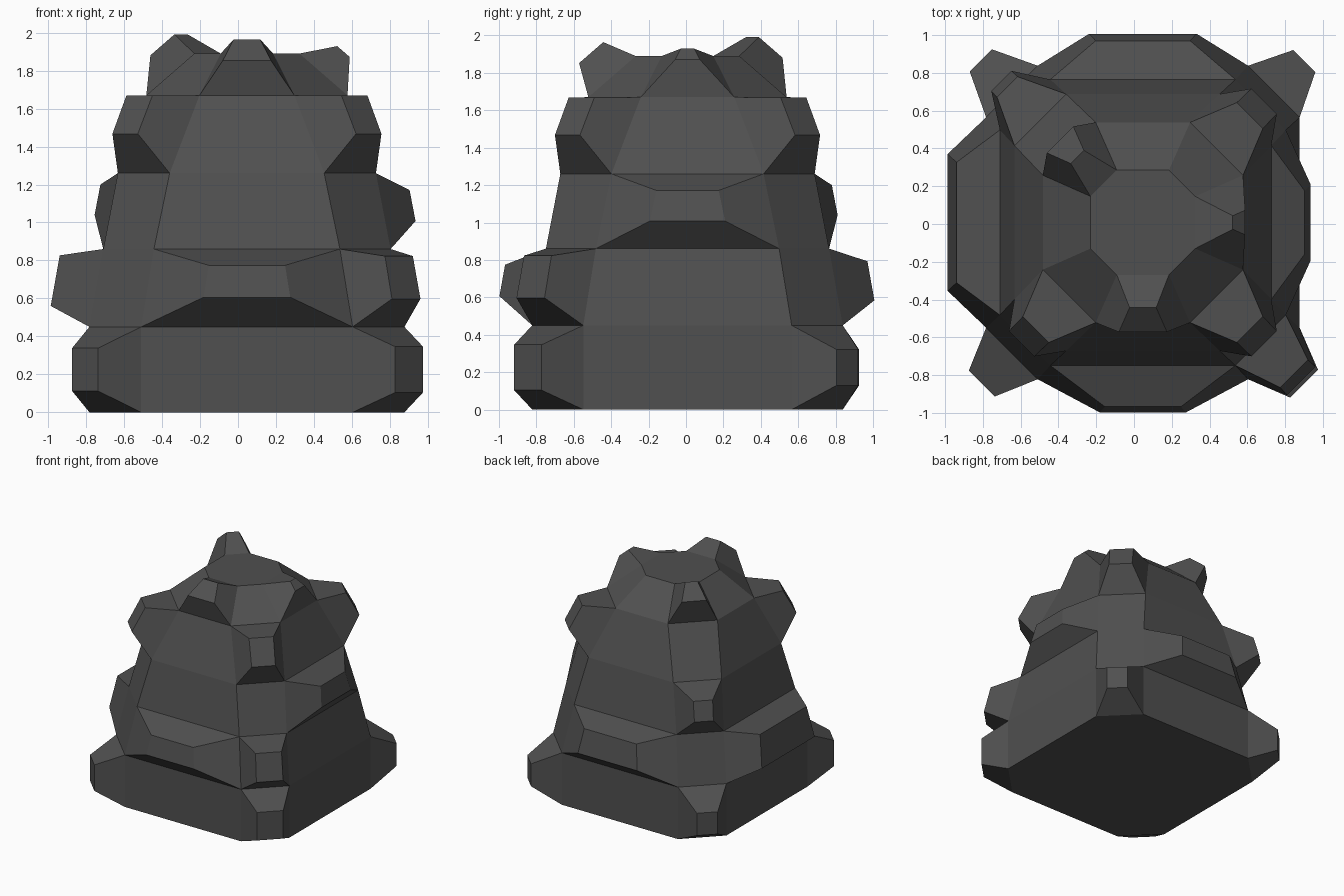
import bpy
import bmesh
from mathutils import Vector

if "Cube" in bpy.data.objects:
    bpy.data.objects.remove(bpy.data.objects["Cube"])

CENTRE = Vector((0.047, 0.008, 0))

# Tapering boulder body: (height, half width, half length of flat side)
RINGS = [(0.00, 0.83, 0.557), (0.45, 0.83, 0.557), (0.86, 0.757, 0.49),
         (1.26, 0.68, 0.407), (1.67, 0.53, 0.25), (1.89, 0.277, 0.138)]
SIDES = ["front", "front_right", "right", "back_right",
         "back", "back_left", "left", "front_left"]

# Rocky knobs: (level, side, how far out, size of the outer face)
KNOBS = [
    (0, "front_left", 0.226, 0.50), (0, "front_right", 0.226, 0.54),
    (0, "back_left", 0.233, 0.43), (0, "back_right", 0.227, 0.43),
    (1, "front", 0.20, 0.41), (1, "left", 0.22, 0.65),
    (1, "back", 0.19, 0.51), (1, "front_right", 0.235, 0.55),
    (2, "right", 0.157, 0.41), (2, "back_left", 0.22, 0.40),
    (3, "front_left", 0.22, 0.49), (3, "front_right", 0.22, 0.49),
    (3, "back_right", 0.22, 0.49),
    (4, "front", 0.17, 0.51), (4, "right", 0.16, 0.26),
    (4, "back_left", 0.205, 0.50),
]


def octagon(bm, z, h, f):
    """Chamfered square, counter-clockwise from the left end of the front."""
    pts = [(-f, -h), (f, -h), (h, -f), (h, f), (f, h), (-f, h), (-h, f), (-h, -f)]
    return [bm.verts.new(CENTRE + Vector((x, y, z))) for x, y in pts]


def pull_knob(bm, face, distance, scale):
    """Extrude one facet outwards and shrink its end."""
    face.normal_update()
    normal = face.normal.copy()
    middle = sum((v.co for v in face.verts), Vector()) / len(face.verts)
    tip = bmesh.ops.extrude_discrete_faces(bm, faces=[face])["faces"][0]
    for v in tip.verts:
        v.co = middle + (v.co - middle) * scale + normal * distance


bm = bmesh.new()
rings = [octagon(bm, *r) for r in RINGS]
bm.faces.new(rings[0][::-1])
bm.faces.new(rings[-1])
facets = {}
for level, (low, high) in enumerate(zip(rings, rings[1:])):
    for i, side in enumerate(SIDES):
        j = (i + 1) % 8
        facets[level, side] = bm.faces.new((low[i], low[j], high[j], high[i]))

for level, side, distance, scale in KNOBS:
    pull_knob(bm, facets[level, side], distance, scale)

bmesh.ops.remove_doubles(bm, verts=bm.verts, dist=0.0005)
bmesh.ops.recalc_face_normals(bm, faces=bm.faces)

mesh = bpy.data.meshes.new("boulder")
bm.to_mesh(mesh)
bm.free()
boulder = bpy.data.objects.new("boulder", mesh)
bpy.context.collection.objects.link(boulder)

# Dark stone
stone = bpy.data.materials.new("dark_stone")
stone.diffuse_color = (0.08, 0.08, 0.08, 1)
stone.use_nodes = True
stone.node_tree.nodes["Principled BSDF"].inputs["Base Color"].default_value = stone.diffuse_color
mesh.materials.append(stone)
